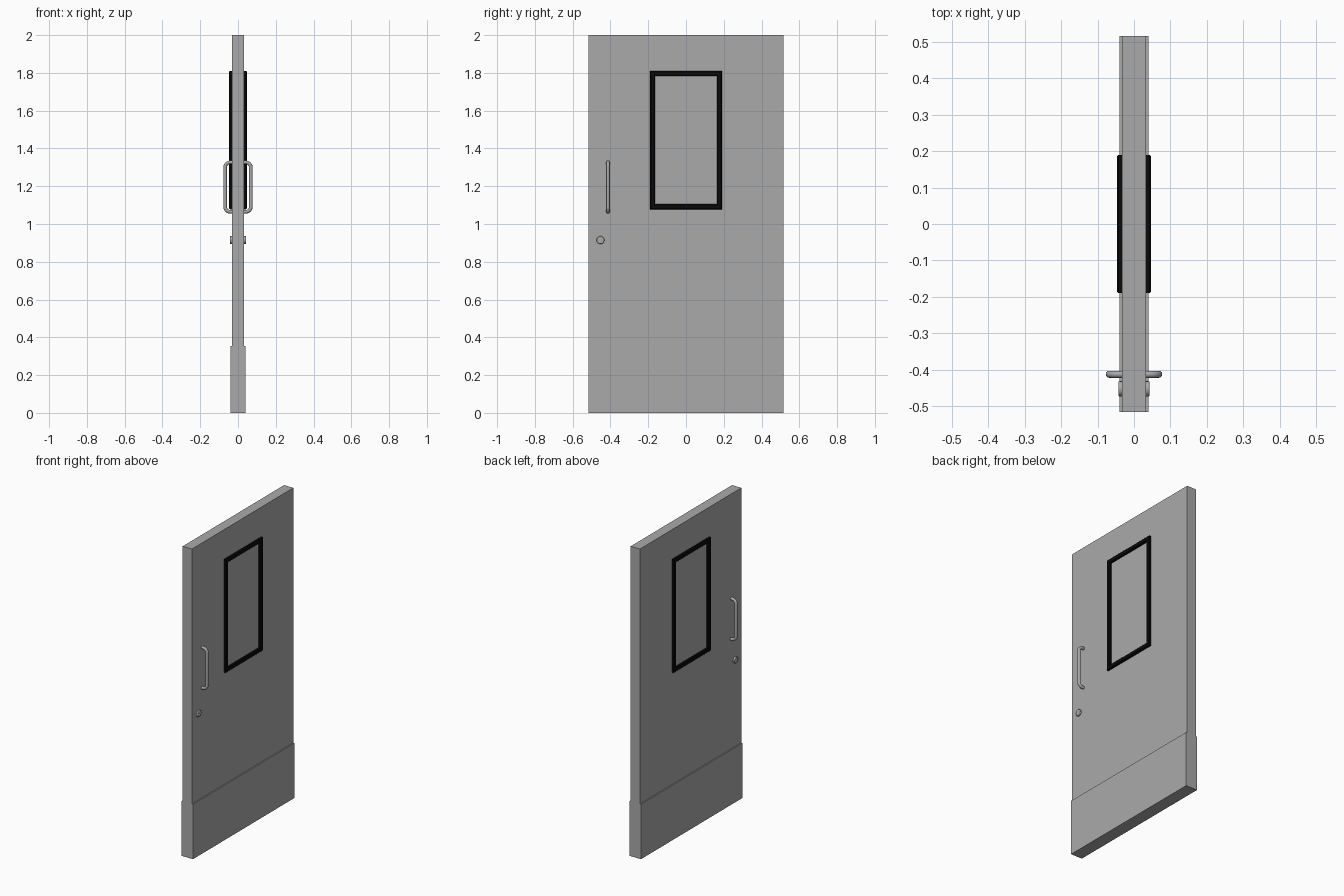
import bpy, bmesh, math
from mathutils import Matrix, Vector

cube = bpy.data.objects.get("Cube")
if cube:
    bpy.data.objects.remove(cube)


def material(name, value):
    m = bpy.data.materials.new(name)
    m.use_nodes = True
    colour = (value, value, value, 1)
    m.diffuse_color = colour
    m.node_tree.nodes["Principled BSDF"].inputs["Base Color"].default_value = colour
    return m


grey = material("door grey", 0.4)
black = material("frame black", 0.003)


def finish(name, bm, mat, bevel=0.0, smooth=False):
    bmesh.ops.recalc_face_normals(bm, faces=bm.faces)
    mesh = bpy.data.meshes.new(name)
    bm.to_mesh(mesh)
    bm.free()
    mesh.materials.append(mat)
    ob = bpy.data.objects.new(name, mesh)
    bpy.context.collection.objects.link(ob)
    if bevel:
        mod = ob.modifiers.new("bevel", 'BEVEL')
        mod.width = bevel
        mod.segments = 2
    if smooth:
        bpy.ops.object.select_all(action='DESELECT')
        ob.select_set(True)
        bpy.context.view_layer.objects.active = ob
        bpy.ops.object.shade_smooth_by_angle(angle=math.radians(40))
    return ob


def box(name, size, centre, mat):
    bm = bmesh.new()
    bmesh.ops.create_cube(bm, size=1, matrix=Matrix.Translation(centre) @ Matrix.Diagonal((*size, 1)))
    return finish(name, bm, mat)


def window_frame(name, side):
    # Mitred rectangular ring with chamfered front edges, swept around the opening
    half_y, half_z, mid_z, width = 0.19, 0.366, 1.444, 0.027
    section = [(0, 0.03), (0, 0.043), (0.004, 0.047), (width - 0.004, 0.047), (width, 0.043), (width, 0.03)]
    bm = bmesh.new()
    rings = []
    for sy, sz in ((-1, -1), (1, -1), (1, 1), (-1, 1)):
        rings.append([bm.verts.new((side * x, sy * (half_y - i), mid_z + sz * (half_z - i)))
                      for i, x in section])
    n = len(section)
    for k in range(4):
        a, b = rings[k], rings[(k + 1) % 4]
        for j in range(n):
            bm.faces.new((a[j], b[j], b[(j + 1) % n], a[(j + 1) % n]))
    finish(name, bm, black)


def pull_handle(name, side):
    # Round tube with two rounded bends, running from the door and back
    y, low, high, reach, bend, radius = -0.413, 1.065, 1.326, 0.068, 0.026, 0.0095
    path = [(0.03, low, 0)]
    for z, start in ((low + bend, -90), (high - bend, 0)):
        for k in range(7):
            angle = math.radians(start + 15 * k)
            path.append((reach - bend + bend * math.cos(angle), z + bend * math.sin(angle), angle + math.pi / 2))
    path.append((0.03, high, math.pi))
    bm = bmesh.new()
    rings = []
    for x, z, heading in path:
        across = Vector((math.sin(heading), 0, -math.cos(heading)))
        ring = []
        for k in range(16):
            t = math.tau * k / 16
            p = Vector((x, y, z)) + radius * (math.cos(t) * across + math.sin(t) * Vector((0, 1, 0)))
            ring.append(bm.verts.new((side * p.x, p.y, p.z)))
        rings.append(ring)
    for a, b in zip(rings, rings[1:]):
        for k in range(16):
            bm.faces.new((a[k], a[k - 1], b[k - 1], b[k]))
    bm.faces.new(rings[0])
    bm.faces.new(rings[-1])
    finish(name, bm, grey, smooth=True)


def lock(name, side):
    bm = bmesh.new()
    place = Matrix.Translation((side * 0.036, -0.453, 0.915)) @ Matrix.Rotation(math.pi / 2, 4, 'Y')
    bmesh.ops.create_cone(bm, cap_ends=True, segments=20, radius1=0.021, radius2=0.021, depth=0.014, matrix=place)
    finish(name, bm, grey, bevel=0.003, smooth=True)


# Slab with a kick plate wrapped round each face
box("door_panel", (0.066, 1.034, 2), (0, 0, 1), grey)
for side, label in ((1, "left"), (-1, "right")):
    box(label + "_kick_plate", (0.0085, 1.034, 0.355), (side * 0.03625, 0, 0.1775), grey)
    window_frame(label + "_window_frame", side)
    pull_handle(label + "_pull_handle", side)
    lock(label + "_lock", side)
